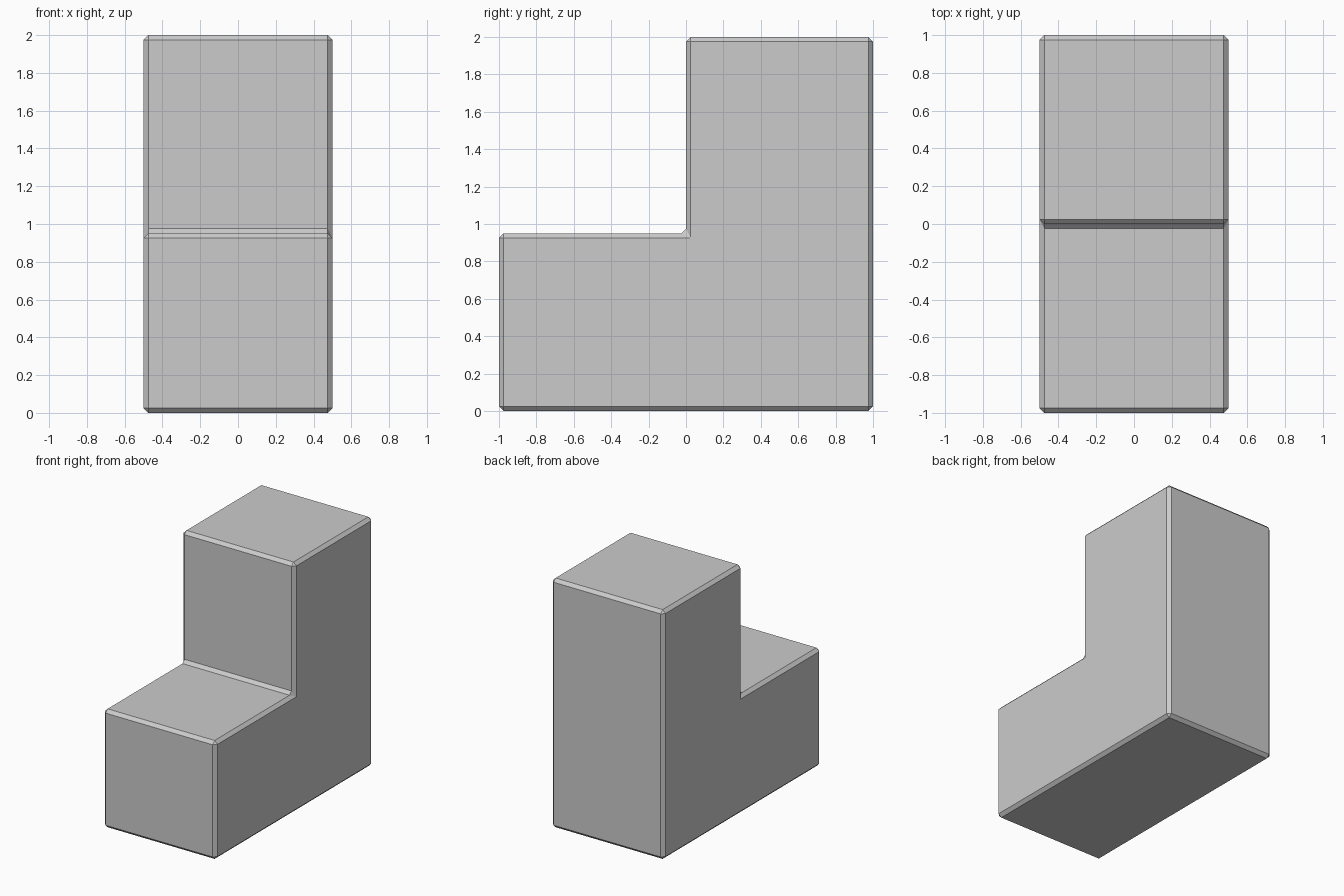
import bpy
import bmesh

if "Cube" in bpy.data.objects:
    bpy.data.objects.remove(bpy.data.objects["Cube"])

# L-shaped side profile (y, z)
STEP_Z = 0.95
profile = [(-1, 0), (1, 0), (1, 2), (0, 2), (0, STEP_Z), (-1, STEP_Z)]

# Extrude the profile across the width
bm = bmesh.new()
face = bm.faces.new([bm.verts.new((-0.5, y, z)) for y, z in profile])
result = bmesh.ops.extrude_face_region(bm, geom=[face])
moved = [v for v in result["geom"] if isinstance(v, bmesh.types.BMVert)]
bmesh.ops.translate(bm, verts=moved, vec=(1, 0, 0))
bmesh.ops.recalc_face_normals(bm, faces=bm.faces[:])

mesh = bpy.data.meshes.new("step_block")
bm.to_mesh(mesh)
bm.free()
block = bpy.data.objects.new("step_block", mesh)
bpy.context.collection.objects.link(block)

# Small flat chamfer on every edge
bevel = block.modifiers.new("chamfer", "BEVEL")
bevel.width = 0.025
bevel.segments = 1
bevel.limit_method = "ANGLE"
